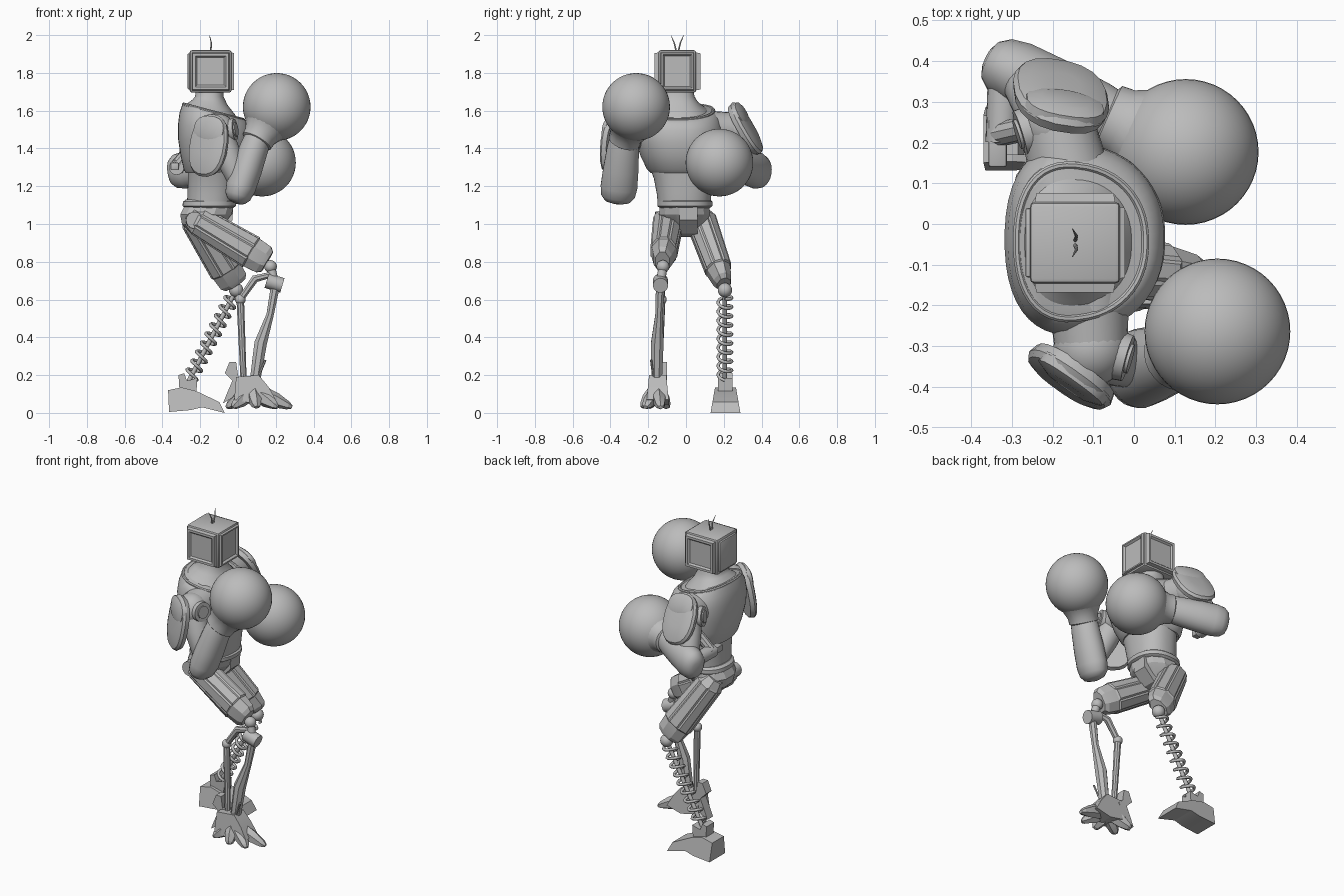
import bpy, bmesh, math
from mathutils import Vector as V

if "Cube" in bpy.data.objects:
    bpy.data.objects.remove(bpy.data.objects["Cube"], do_unlink=True)

grey = bpy.data.materials.new("plain_grey")
grey.use_nodes = True
GREY = (0.5, 0.5, 0.5, 1)
grey.diffuse_color = GREY
for node in grey.node_tree.nodes:
    if node.type == 'BSDF_PRINCIPLED':
        node.inputs["Base Color"].default_value = GREY
        node.inputs["Roughness"].default_value = 0.7


def finish(name, bm, smooth=35):
    """Turn a bmesh into a shaded object; edges over the angle stay sharp."""
    bmesh.ops.recalc_face_normals(bm, faces=bm.faces)
    mesh = bpy.data.meshes.new(name)
    for f in bm.faces:
        f.smooth = True
    bm.to_mesh(mesh)
    bm.free()
    mesh.set_sharp_from_angle(angle=math.radians(smooth))
    mesh.materials.append(grey)
    obj = bpy.data.objects.new(name, mesh)
    bpy.context.collection.objects.link(obj)


def ring(c, a, b, n, power=2.0):
    """Superellipse around c with half axes a and b."""
    pts = []
    for i in range(n):
        t = math.tau * (i + 0.5) / n
        u, v = math.cos(t), math.sin(t)
        e = 2 / power
        pts.append(V(c) + V(a) * math.copysign(abs(u) ** e, u) + V(b) * math.copysign(abs(v) ** e, v))
    return pts


def loft(name, rings, smooth=35, panels=None):
    bm = bmesh.new()
    rows = [[bm.verts.new(p) for p in r] for r in rings]
    n, sides = len(rows[0]), []
    for lo, hi in zip(rows, rows[1:]):
        sides += [bm.faces.new((lo[i], lo[(i + 1) % n], hi[(i + 1) % n], hi[i])) for i in range(n)]
    bm.faces.new(rows[0][::-1])
    bm.faces.new(rows[-1])
    bmesh.ops.recalc_face_normals(bm, faces=bm.faces)
    if panels:
        bmesh.ops.inset_individual(bm, faces=[f for f in sides if f.calc_area() > 0.006],
                                   thickness=panels, depth=panels * 0.7)
    finish(name, bm, smooth)


def limb(name, p, q, profile, hint=(0, 1, 0), n=24, **kw):
    """Straight limb from p to q; profile rows are (t, radius along hint, other radius)."""
    p, q = V(p), V(q)
    d = (q - p).normalized()
    a = (V(hint) - d * V(hint).dot(d)).normalized()
    b = d.cross(a)
    loft(name, [ring(p.lerp(q, t), a * r, b * s, n) for t, r, s in profile], **kw)


def rod(name, p, q, r, r2=None, n=16):
    r2 = r2 or r
    limb(name, p, q, [(0, r, r), (1, r2, r2)], hint=(0.3, 0.9, 0.2), n=n)


def tube(name, pts, radii, n=8, up=(0, 1, 0), smooth=40):
    pts, rings = [V(p) for p in pts], []
    for i, p in enumerate(pts):
        d = (pts[min(i + 1, len(pts) - 1)] - pts[max(i - 1, 0)]).normalized()
        a = (V(up) - d * V(up).dot(d)).normalized()
        rings.append(ring(p, a * radii[i], d.cross(a) * radii[i], n))
    loft(name, rings, smooth)


def ball(name, c, r, seg=32):
    bm = bmesh.new()
    bmesh.ops.create_uvsphere(bm, u_segments=seg, v_segments=seg // 2, radius=r)
    bmesh.ops.translate(bm, verts=bm.verts, vec=V(c))
    finish(name, bm, 60)


def slab(name, outline, y0, y1, top_taper=0.0):
    """Side outline in x and z, extruded across y and narrowed with height."""
    mid = (y0 + y1) / 2
    loft(name, [[V((x, y + (mid - y) * top_taper * z, z)) for x, z in outline] for y in (y0, y1)], 20)


def body_ring(z, cx, cy, rx, ry, tilt=0.0, taper=0.0, n=48, power=2.3):
    """Level body section, dipped towards the front and widened at the back."""
    pts = ring((cx, cy, z), (rx, 0, -tilt * rx), (0, ry, 0), n, power)
    for p in pts:
        p.y = cy + (p.y - cy) * (1 - taper * (p.x - cx) / rx)
    return pts


def box(c, size, bevel=0.01):
    bm = bmesh.new()
    bmesh.ops.create_cube(bm, size=1)
    for v in bm.verts:
        v.co = V(c) + V([k * s for k, s in zip(v.co, size)])
    bmesh.ops.bevel(bm, geom=bm.edges[:], offset=bevel, segments=2, affect='EDGES', profile=0.5)
    return bm


# Boxy screen head: raised side panels, shallow recessed front screen
HEAD = V((-0.145, -0.046, 1.808))
bm = box(HEAD, (0.222, 0.2, 0.224), 0.012)
big = [f for f in bm.faces if f.calc_area() > 0.02]
side_faces = [f for f in big if abs(f.normal.y) > 0.9]
front = [f for f in big if f.normal.x > 0.9]
bmesh.ops.inset_individual(bm, faces=side_faces, thickness=0.006, depth=0.022)
bmesh.ops.inset_individual(bm, faces=side_faces, thickness=0.02, depth=0)
bmesh.ops.inset_individual(bm, faces=side_faces, thickness=0.012, depth=-0.01)
bmesh.ops.inset_individual(bm, faces=front, thickness=0.004, depth=0.012)
bmesh.ops.inset_individual(bm, faces=front, thickness=0.012, depth=0)
bmesh.ops.inset_individual(bm, faces=front, thickness=0.012, depth=-0.012)
finish("head", bm, 25)
finish("head_back", box(HEAD - V((0.112, 0, 0)), (0.02, 0.17, 0.19), 0.006), 30)
for s in (-1, 1):
    tube("antenna", [HEAD + V((0, s * 0.004, 0.1)), HEAD + V((0.004, s * 0.016, 0.15)),
                     HEAD + V((-0.006, s * 0.034, 0.192))], [0.005, 0.004, 0.001], up=(1, 0, 0))

# Torso
loft("neck", [body_ring(*r) for r in (
    (1.57, -0.135, -0.045, 0.15, 0.18, 0.3, 0.1), (1.61, -0.14, -0.045, 0.125, 0.145, 0.25, 0.06),
    (1.645, -0.148, -0.045, 0.092, 0.108, 0.15), (1.675, -0.152, -0.045, 0.076, 0.09),
    (1.71, -0.15, -0.045, 0.072, 0.084))])
loft("chest", [body_ring(*r, 0.12) for r in (
    (1.27, -0.135, -0.02, 0.142, 0.165, 0), (1.29, -0.13, -0.02, 0.158, 0.185, 0),
    (1.36, -0.122, -0.028, 0.182, 0.21, 0), (1.44, -0.12, -0.034, 0.197, 0.23, 0.03),
    (1.51, -0.122, -0.038, 0.196, 0.232, 0.08), (1.56, -0.125, -0.04, 0.185, 0.218, 0.16),
    (1.59, -0.128, -0.043, 0.168, 0.196, 0.24), (1.597, -0.13, -0.045, 0.15, 0.178, 0.28))])
loft("waist", [body_ring(*r) for r in (
    (1.11, -0.145, -0.01, 0.125, 0.14), (1.16, -0.14, -0.01, 0.128, 0.145),
    (1.24, -0.135, -0.013, 0.13, 0.157), (1.3, -0.132, -0.02, 0.135, 0.172))])
collar = body_ring(1.592, -0.13, -0.044, 0.158, 0.186, 0.26, 0.12)
tube("collar_trim", collar + collar[:1], [0.01] * (len(collar) + 1), up=(0, 0, 1))
loft("belt", [body_ring(*r) for r in (
    (1.085, -0.152, -0.006, 0.125, 0.133), (1.095, -0.152, -0.006, 0.142, 0.146),
    (1.118, -0.15, -0.006, 0.142, 0.146), (1.13, -0.15, -0.006, 0.125, 0.133))])
loft("pelvis", [body_ring(*r, n=12) for r in (
    (0.95, -0.19, 0, 0.06, 0.045), (1.0, -0.185, -0.005, 0.115, 0.11),
    (1.05, -0.17, -0.008, 0.14, 0.14), (1.09, -0.155, -0.008, 0.135, 0.135))], 20)
slab("crotch_plate", [(-0.2, 0.93), (-0.1, 0.95), (-0.03, 1.02), (-0.025, 1.09), (-0.2, 1.09)], -0.035, 0.06)

# Thighs with long raised panels
THIGH = [(0, 0.055, 0.058), (0.1, 0.079, 0.078), (0.8, 0.068, 0.091), (0.95, 0.052, 0.085), (1, 0.04, 0.065)]
limb("right_thigh", (-0.25, -0.09, 1.04), (0.155, -0.125, 0.8), THIGH, n=8, smooth=20, panels=0.011)
limb("left_thigh", (-0.25, 0.065, 1.06), (-0.015, 0.2, 0.68), THIGH, n=8, smooth=20, panels=0.011)
for name, y in (("right_hip", -0.15), ("left_hip", 0.115)):
    rod(name, (-0.235, y * 0.5, 1.02), (-0.23, y * 1.08, 1.02), 0.045)

# Right shin with twin bars
ball("right_knee", (0.172, -0.122, 0.775), 0.034, 20)
rod("right_knee_link", (0.172, -0.122, 0.775), (0.195, -0.135, 0.685), 0.024)
rod("right_shin_hinge", (0.152, -0.135, 0.7), (0.235, -0.135, 0.675), 0.04)
tube("right_shin_bar", [(0.2, -0.135, 0.685), (0.17, -0.143, 0.52), (0.12, -0.152, 0.37),
                        (0.09, -0.155, 0.17)], [0.026, 0.021, 0.036, 0.03], 8, smooth=20)
ball("right_calf_joint", (0.012, -0.13, 0.6), 0.028, 20)
tube("right_calf_link", [(0.012, -0.13, 0.6), (0.09, -0.13, 0.71), (0.19, -0.135, 0.735)],
     [0.018, 0.022, 0.016])
rod("right_calf_bar", (0.012, -0.13, 0.6), (0.03, -0.145, 0.16), 0.021, 0.017, 10)

# Right clawed foot with splayed toes
slab("right_ankle", [(-0.02, 0.07), (-0.01, 0.19), (0.11, 0.2), (0.16, 0.14), (0.2, 0.07), (0.1, 0.045)],
     -0.215, -0.085, 1.5)
for x, y in ((0.285, -0.135), (0.21, -0.215), (0.1, -0.235), (-0.03, -0.2), (-0.06, -0.1)):
    limb("right_toe", (0.075, -0.15, 0.12), (x, y, 0.03),
         [(0, 0.035, 0.05), (0.6, 0.036, 0.04), (0.9, 0.026, 0.022), (1, 0.014, 0.01)],
         hint=(y + 0.15, 0.075 - x, 0), n=6, smooth=15)
slab("right_heel_fin", [(-0.08, 0.05), (-0.03, 0.08), (0.03, 0.17), (0.0, 0.2), (-0.01, 0.27),
                        (-0.045, 0.27), (-0.07, 0.21), (-0.03, 0.17), (-0.06, 0.1)], -0.155, -0.1)
rod("right_heel_rod", (0.1, -0.17, 0.17), (0.145, -0.185, 0.28), 0.006, n=6)

# Left spring shin
top, base = V((-0.01, 0.206, 0.65)), V((-0.265, 0.206, 0.16))
ball("left_knee", top, 0.038, 20)
rod("left_spring_core", top, base, 0.012)
axis = (base - top).normalized()
e1 = axis.cross(V((0, 1, 0)))
TURNS, STEP = 9, 18
coil = []
for i in range(TURNS * STEP + 1):
    t = math.tau * i / STEP
    along = 0.06 + 0.88 * i / (TURNS * STEP)
    coil.append(top.lerp(base, along) + e1 * math.cos(t) * 0.036 + V((0, 1, 0)) * math.sin(t) * 0.036)
tube("left_spring", coil, [0.009] * len(coil), 6, up=axis, smooth=70)
slab("left_foot", [(-0.365, 0.005), (-0.37, 0.12), (-0.3, 0.135), (-0.22, 0.115), (-0.1, 0.058), (-0.07, 0.0),
                   (-0.19, 0.03), (-0.25, 0.015)], 0.13, 0.288, 2.2)
slab("left_ankle", [(-0.31, 0.12), (-0.315, 0.2), (-0.285, 0.21), (-0.27, 0.17), (-0.215, 0.185), (-0.22, 0.11)],
     0.17, 0.245)

# Arms: rounded forearm, joined to a large ball glove by a flared cuff
FOREARM = [(-0.35, 0.035, 0.028), (-0.31, 0.068, 0.05), (-0.2, 0.09, 0.07), (0, 0.098, 0.08),
           (0.4, 0.094, 0.081), (0.9, 0.085, 0.076), (1.1, 0.076, 0.07)]
CUFF = [(0, 0.07, 0.07), (0.06, 0.085, 0.085), (0.3, 0.088, 0.088), (0.6, 0.108, 0.108), (1, 0.152, 0.152)]


def arm(side, shoulder, elbow, wrist, glove, knob, hint):
    shoulder, knob = V(shoulder), V(knob)
    ball(side + "_shoulder", shoulder, 0.093)
    rod(side + "_shoulder_socket", shoulder.lerp(V((-0.12, -0.03, 1.5)), 0.5), shoulder, 0.1, 0.09, 24)
    rod(side + "_shoulder_disc", shoulder, knob, 0.066, 0.058, 24)
    rod(side + "_shoulder_cap", shoulder, knob.lerp(shoulder, -0.08), 0.037, n=24)
    limb(side + "_upper_arm", shoulder, elbow,
         [(0, 0.075, 0.075), (0.4, 0.072, 0.072), (0.9, 0.055, 0.055), (1.05, 0.03, 0.03)])
    limb(side + "_forearm", elbow, wrist, FOREARM, hint=hint)
    limb(side + "_glove_cuff", wrist, V(wrist).lerp(V(glove), 0.62), CUFF)
    ball(side + "_glove", glove, 0.179, 48)


arm("right", (-0.105, -0.305, 1.49), (0.015, -0.355, 1.195), (0.095, -0.33, 1.43), (0.205, -0.264, 1.62),
    (-0.015, -0.33, 1.5), (0, 1, 0))
arm("left", (-0.19, 0.25, 1.5), (-0.285, 0.37, 1.285), (-0.07, 0.265, 1.32), (0.127, 0.177, 1.325),
    (-0.28, 0.222, 1.51), (0, 0, 1))
rod("left_elbow_hinge", (-0.325, 0.2, 1.3), (-0.32, 0.34, 1.3), 0.04)
finish("left_elbow_bracket", box((-0.335, 0.2, 1.305), (0.045, 0.12, 0.04), 0.006), 30)
rod("left_elbow_strut", (-0.2, 0.25, 1.46), (-0.33, 0.22, 1.31), 0.03, n=10)


# Shoulder guards: domed oval plates with a raised upper piece
def guard(side, c, normal, long_axis, half_long, half_wide):
    c, n = V(c), V(normal).normalized()
    a = V(long_axis)
    a = (a - n * a.dot(n)).normalized()
    b = n.cross(a)
    plate = [(-0.02, 0.94), (0.005, 1), (0.02, 0.93), (0.03, 0.7), (0.034, 0.35)]
    loft(side + "_guard", [ring(c + n * h, a * half_long * s, b * half_wide * s, 20, 2.4) for h, s in plate], 30)
    up = c + a * half_long * 0.5
    loft(side + "_guard_cap", [ring(up + n * h, a * half_long * s * 0.45, b * half_wide * s * 0.85, 20, 2.4)
                               for h, s in ((0, 1), (0.026, 0.95), (0.038, 0.6))], 30)


guard("right", (-0.155, -0.375, 1.415), (-0.56, -0.8, 0.14), (0.12, 0, 1), 0.168, 0.118)
guard("left", (-0.18, 0.315, 1.505), (0.2, 0.8, 0.45), (0.1, -0.5, 1), 0.155, 0.12)
rod("left_guard_mount", (-0.19, 0.25, 1.5), (-0.18, 0.315, 1.505), 0.05)
